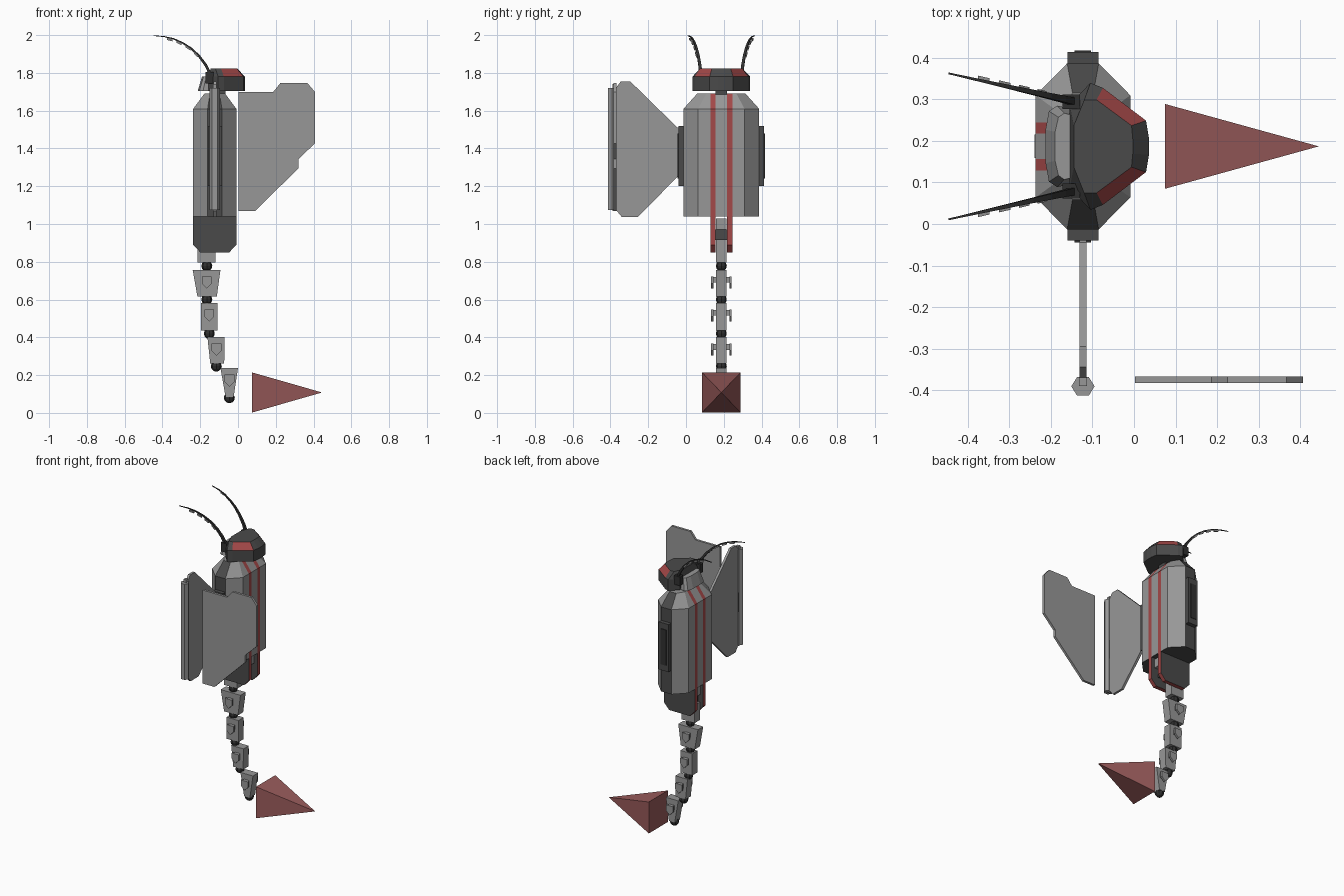
import bpy, bmesh, math
from mathutils import Vector

if "Cube" in bpy.data.objects:
    bpy.data.objects.remove(bpy.data.objects["Cube"])

C = 0.187    # y of the body's mirror plane
BX = -0.123  # x of the body's centre


def material(name, r, g, b):
    m = bpy.data.materials.new(name)
    m.diffuse_color = (r, g, b, 1)
    m.use_nodes = True
    m.node_tree.nodes["Principled BSDF"].inputs["Base Color"].default_value = m.diffuse_color
    return m


GREY = material("grey", 0.31, 0.31, 0.31)
DARK = material("dark grey", 0.068, 0.068, 0.068)
BLACK = material("black", 0.03, 0.03, 0.03)
RED = material("red", 0.37, 0.065, 0.065)
ROSE = material("dusty red", 0.32, 0.105, 0.105)


def finish(name, bm, *mats):
    bmesh.ops.recalc_face_normals(bm, faces=bm.faces)
    me = bpy.data.meshes.new(name)
    bm.to_mesh(me)
    bm.free()
    for m in mats:
        me.materials.append(m)
    ob = bpy.data.objects.new(name, me)
    bpy.context.collection.objects.link(ob)
    return ob


def loft(rings):
    """Skin a list of equal-length rings and cap both ends."""
    bm = bmesh.new()
    vs = [[bm.verts.new(p) for p in r] for r in rings]
    n = len(rings[0])
    for a, b in zip(vs, vs[1:]):
        for i in range(n):
            j = (i + 1) % n
            bm.faces.new((a[i], a[j], b[j], b[i]))
    bm.faces.new(vs[0])
    bm.faces.new(vs[-1])
    bmesh.ops.recalc_face_normals(bm, faces=bm.faces)
    return bm


def plate_y(name, xz, y0, y1, *mats):
    """Outline in the xz plane, extruded along y."""
    return finish(name, loft([[(x, y, z) for x, z in xz] for y in (y0, y1)]), *mats)


def plate_x(name, yz, x0, x1, *mats):
    return finish(name, loft([[(x, y, z) for y, z in yz] for x in (x0, x1)]), *mats)


def box(name, x0, x1, y0, y1, z0, z1, mat):
    return plate_y(name, [(x0, z0), (x1, z0), (x1, z1), (x0, z1)], y0, y1, mat)


def ball(name, loc, r, mat):
    bm = bmesh.new()
    bmesh.ops.create_uvsphere(bm, u_segments=8, v_segments=6, radius=r)
    bmesh.ops.translate(bm, verts=bm.verts, vec=loc)
    return finish(name, bm, mat)


def octagon(hx, hy, ix, iy, z):
    half = [(hx, iy), (ix, hy), (-ix, hy), (-hx, iy)]
    pts = half + [(-x, -y) for x, y in half]
    return [(BX + x, C + y, z) for x, y in pts]


# Body: tapered octagon, cut so the stripes are real faces
bm = loft([octagon(0.114, 0.2, 0.038, 0.123, 1.04),
           octagon(0.114, 0.2, 0.038, 0.123, 1.61),
           octagon(0.055, 0.128, 0.025, 0.08, 1.69)])
for d in (-0.058, -0.031, 0.031, 0.058):
    bmesh.ops.bisect_plane(bm, geom=bm.verts[:] + bm.edges[:] + bm.faces[:],
                           plane_co=(0, C + d, 0), plane_no=(0, 1, 0))
bm.normal_update()
for f in bm.faces:
    n, d = f.normal, abs(f.calc_center_median().y - C)
    if abs(n.x) > 0.5 and 0.031 < d < 0.058:
        f.material_index = 1
    elif n.z < -0.9 or abs(n.y) > 0.9 or (abs(n.y) > 0.5 and abs(n.x) < 0.1):
        f.material_index = 2
finish("body", bm, GREY, RED, DARK)

for s, side in ((-1, "left"), (1, "right")):
    # Side panel on the body
    box("side_panel_" + side, -0.16, -0.086, C + s * 0.19, C + s * 0.227, 1.2, 1.52, DARK)
    box("side_panel_inset_" + side, -0.143, -0.103, C + s * 0.227, C + s * 0.231, 1.24, 1.48, BLACK)
    # Hip plate: dark sides, red rim
    ob = plate_y("hip_plate_" + side,
                 [(-0.237, 1.04), (-0.237, 0.89), (-0.2, 0.85), (-0.046, 0.85),
                  (-0.009, 0.89), (-0.009, 1.04)],
                 C + s * 0.031, C + s * 0.058, DARK, RED)
    for p in ob.data.polygons:
        p.material_index = int(abs(p.normal.y) < 0.5)

# Tail root between the hip plates
box("tail_root", -0.215, -0.118, C - 0.028, C + 0.028, 0.795, 0.915, GREY)
box("tail_hinge", -0.2, -0.06, C - 0.031, C + 0.031, 0.915, 0.97, DARK)
box("tail_mount", -0.22, -0.03, C - 0.028, C + 0.028, 0.97, 1.03, GREY)

# Tail segments: top x range and z, bottom x range and z
segments = [(-0.24, -0.093, 0.757, -0.215, -0.112, 0.617),
            (-0.197, -0.108, 0.583, -0.197, -0.108, 0.437),
            (-0.162, -0.071, 0.402, -0.147, -0.073, 0.262),
            (-0.093, 0.0, 0.238, -0.066, -0.023, 0.085)]
for k, (a, b, zt, c, d, zb) in enumerate(segments, 1):
    plate_y(f"tail_segment_{k}", [(a, zt), (b, zt), (d, zb), (c, zb)], C - 0.028, C + 0.028, GREY)
    m, t = (a + b + c + d) / 4, zt - 0.035
    for s in (-1, 1):
        plate_y(f"tail_shield_{k}",
                [(m - 0.026, t), (m + 0.026, t), (m + 0.026, t - 0.038),
                 (m, t - 0.064), (m - 0.026, t - 0.038)],
                C + s * 0.042, C + s * 0.055, GREY)
        box(f"tail_shield_stem_{k}", m - 0.018, m + 0.018, C + s * 0.026, C + s * 0.044,
            t - 0.033, t - 0.003, GREY)
for x, z in ((-0.165, 0.778), (-0.165, 0.6), (-0.152, 0.42), (-0.115, 0.247), (-0.046, 0.08)):
    ball("tail_joint", (x, C, z), 0.029, BLACK)

# Stinger: a four-sided pyramid lying along x
bm = bmesh.new()
base = [bm.verts.new((0.075, C + y, 0.108 + z))
        for y, z in ((-0.102, -0.106), (0.102, -0.106), (0.102, 0.106), (-0.102, 0.106))]
tip = bm.verts.new((0.445, C, 0.108))
bm.faces.new(base)
for i in range(4):
    bm.faces.new((base[i], base[(i + 1) % 4], tip))
finish("stinger", bm, ROSE)

# Side wing with its hexagonal edge rod
plate_x("side_wing", [(-0.345, 1.755), (-0.295, 1.755), (-0.045, 1.51), (-0.03, 1.51), (-0.03, 1.25),
                      (-0.045, 1.25), (-0.255, 1.037), (-0.34, 1.037), (-0.375, 1.08),
                      (-0.375, 1.715)], -0.131, -0.115, GREY)
box("wing_edge_strip", -0.133, -0.113, -0.39, -0.37, 1.07, 1.74, GREY)
box("wing_hinge", -0.136, -0.11, -0.386, -0.368, 1.3, 1.43, DARK)
finish("wing_rod", loft([[(BX + 0.028 * math.cos(i * math.pi / 3),
                           -0.391 + 0.026 * math.sin(i * math.pi / 3), z) for i in range(6)]
                         for z in (1.075, 1.72)]), GREY)

# Front wing
plate_y("front_wing", [(0.003, 1.70), (0.187, 1.70), (0.225, 1.747), (0.367, 1.747), (0.407, 1.70),
                       (0.407, 1.427), (0.32, 1.343), (0.32, 1.295), (0.092, 1.07), (0.003, 1.07)],
        -0.383, -0.367, GREY)

# Neck
box("neck", -0.15, -0.065, C - 0.03, C + 0.03, 1.67, 1.72, DARK)


# Head: mirrored outline with a sloped crown, visor faces in red
def ring(half, z):
    return [(x, C + y, z) for x, y in half] + [(x, C - y, z) for x, y in reversed(half)]


outline = [(0.036, 0.02), (0.029, 0.062), (-0.075, 0.141), (-0.105, 0.153), (-0.155, 0.1)]
crown = [(-0.003, 0.018), (-0.006, 0.05), (-0.09, 0.112), (-0.12, 0.112), (-0.145, 0.05)]
bm = loft([ring(outline, 1.705), ring(outline, 1.78), ring(crown, 1.823)])
bm.normal_update()
for f in bm.faces:
    c = f.calc_center_median()
    if 0.1 < f.normal.z < 0.98 and f.normal.x > 0.2 and abs(c.y - C) > 0.05 and c.x > -0.08:
        f.material_index = 1
finish("head", bm, DARK, RED)

# Neck guard behind the head
guard_low = [(-0.14, 0.088), (-0.185, 0.098), (-0.205, 0.085), (-0.213, 0.04)]
guard_top = [(-0.13, 0.07), (-0.168, 0.08), (-0.182, 0.07), (-0.19, 0.035)]
finish("neck_guard", loft([ring(guard_low, 1.705), ring(guard_top, 1.782)]), GREY)

# Antennae: curved, tapering blades with small plates along them
path = [(-0.145, 1.79), (-0.17, 1.84), (-0.205, 1.888), (-0.245, 1.927), (-0.29, 1.957),
        (-0.34, 1.98), (-0.39, 1.992), (-0.447, 1.997)]
for s, side in ((-1, "left"), (1, "right")):
    def at(i):
        x, z = path[i]
        return Vector((x, C + s * (0.108 + (-0.145 - x) * 0.225), z))
    rings = []
    for i in range(len(path)):
        t = (at(min(i + 1, 7)) - at(max(i - 1, 0))).normalized()
        u = t.cross(Vector((0, 1, 0))).normalized()
        v = t.cross(u)
        h, w = 0.008 - 0.0009 * i, 0.009 - 0.001 * i
        rings.append([at(i) + u * a * h + v * b * w
                      for a, b in ((-1, -1), (1, -1), (1, 1), (-1, 1))])
    finish("antenna_" + side, loft(rings), BLACK)
    for i in (2, 3, 4, 5):
        p, q = at(i).lerp(at(i + 1), 0.2), at(i).lerp(at(i + 1), 0.75)
        o = Vector((0.002, s * 0.005, -0.01))
        finish("antenna_plate_" + side,
               loft([[e + o + Vector((0, y, z)) for y, z in
                      ((-0.005, -0.005), (0.005, -0.005), (0.005, 0.005), (-0.005, 0.005))]
                     for e in (p, q)]), GREY)
    box("antenna_base_" + side, -0.172, -0.13, C + s * 0.09, C + s * 0.125, 1.745, 1.805, BLACK)
